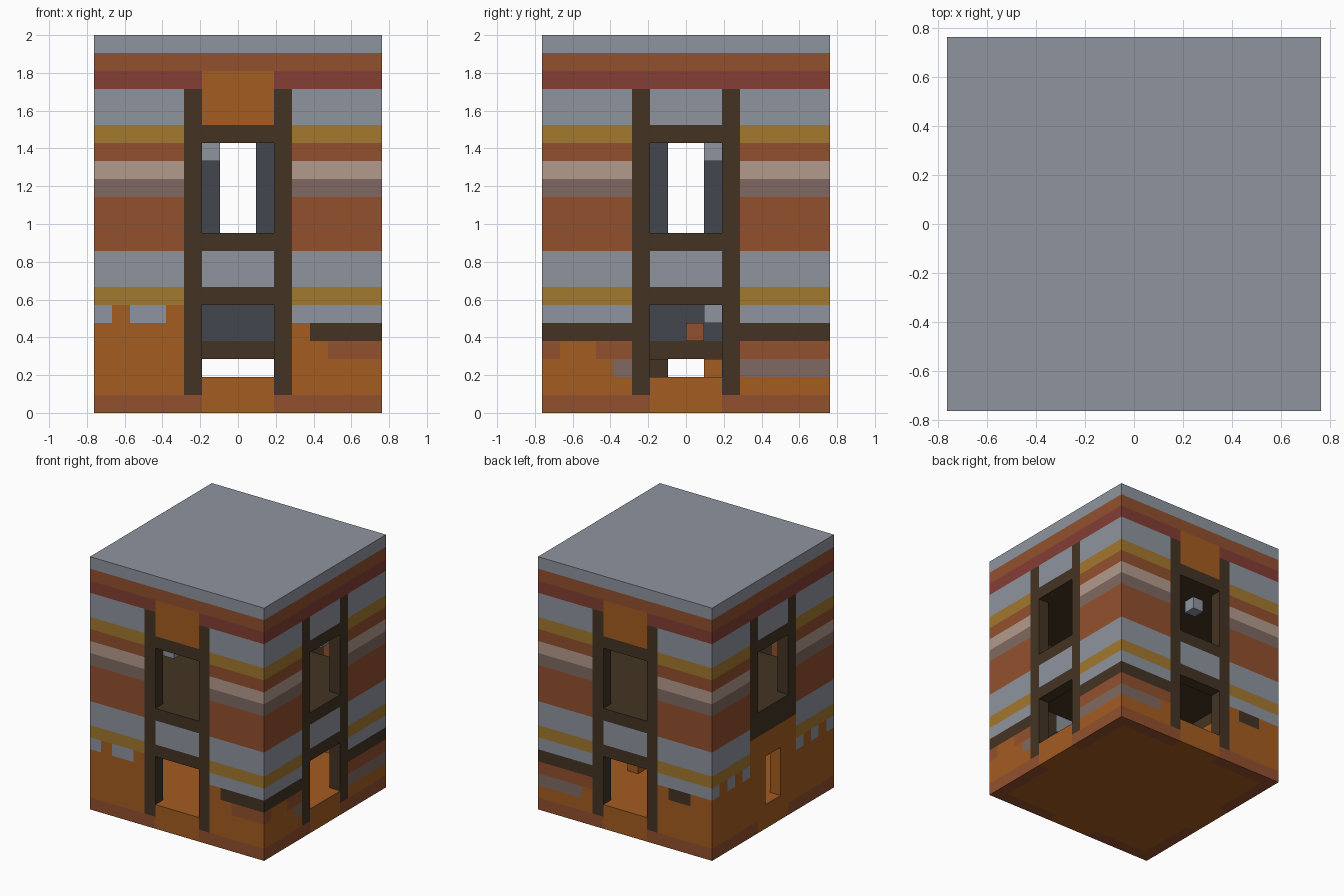
import bpy, bmesh
from math import radians
from mathutils import Matrix, Vector

cube = bpy.data.objects.get("Cube")
if cube:
    bpy.data.objects.remove(cube)

CELL = 2 / 21      # block size
N = 16             # blocks along each wall

# Colours, keyed by one letter
PALETTE = {
    "G": ("light_grey", (143, 148, 159)),
    "S": ("sienna", (146, 80, 45)),
    "O": ("orange", (165, 92, 33)),
    "R": ("brick_red", (131, 62, 52)),
    "M": ("mustard", (163, 120, 45)),
    "P": ("pale_pink", (179, 154, 140)),
    "T": ("taupe", (128, 105, 97)),
    "D": ("dark_brown", (68, 52, 35)),
    "L": ("slate", (66, 70, 78)),
}


def linear(c):
    c /= 255
    return c / 12.92 if c < 0.04045 else ((c + 0.055) / 1.055) ** 2.4


LETTERS = list(PALETTE)
MATS = []
for label, rgb in PALETTE.values():
    m = bpy.data.materials.new(label)
    m.use_nodes = True
    m.diffuse_color = [linear(c) for c in rgb] + [1]
    m.node_tree.nodes["Principled BSDF"].inputs["Base Color"].default_value = m.diffuse_color
    MATS.append(m)


class Part:
    """One object made of boxes; turn rotates a front-wall box to another wall."""

    def __init__(self, name):
        self.name, self.bm = name, bmesh.new()

    def box(self, colour, u, v, k, turn=0):
        # u, v, k are (first, past-last) block ranges
        lo, hi = Vector((u[0], v[0], k[0])), Vector((u[1], v[1], k[1]))
        mid = (lo + hi) / 2 - Vector((N / 2, N / 2, 0))
        mat = (Matrix.Rotation(radians(90 * turn), 4, "Z")
               @ Matrix.Translation(mid * CELL)
               @ Matrix.Diagonal(((hi - lo) * CELL).to_4d()))
        new = bmesh.ops.create_cube(self.bm, size=1, matrix=mat)["verts"]
        for f in {f for vert in new for f in vert.link_faces}:
            f.material_index = LETTERS.index(colour)

    def wall(self, colour, u, k, turn):
        self.box(colour, u, (0, 1), k, turn)

    def done(self):
        mesh = bpy.data.meshes.new(self.name)
        for m in MATS:
            mesh.materials.append(m)
        self.bm.to_mesh(mesh)
        self.bm.free()
        bpy.context.collection.objects.link(bpy.data.objects.new(self.name, mesh))


SIDES = ("front", "right", "back", "left")
LEFT_RUN, RIGHT_RUN = (0, 5), (11, 15)

# Regular bands of the upper walls
BANDS = [("M", 6, 7), ("G", 7, 9), ("S", 9, 12), ("T", 12, 13), ("P", 13, 14),
         ("S", 14, 15), ("M", 15, 16), ("G", 16, 18)]

# Irregular lower courses, top course first: left run and right run of each wall
LOWER = {
    "front": ["GOGGO GGGG", "OOOOO ODDD", "OOOOO OOSS", "OOOOO OOOO", "OOOOO OOOO"],
    "right": ["GGGGG GGGG", "DDDDD DDDD", "SOOSS SSSS", "OOOOT TTTT", "OOOOO OOOO"],
    "back": ["GGGGG GGGG", "DDDDD ODDO", "SSSSS OOOO", "TTTTO OOOO", "OOOOO OOOO"],
    "left": ["GOGOG GOGO", "OOOOO OOOO", "OOOOO OOOO", "OOOOO OOOO", "OOOOO OOOO"],
}


def course(part, row, start, k, turn):
    """Lay one row of letters, joining equal neighbours into one box."""
    a = 0
    for b in range(1, len(row) + 1):
        if b == len(row) or row[b] != row[a]:
            part.wall(row[a], (start + a, start + b), (k, k + 1), turn)
            a = b


for t, side in enumerate(SIDES):
    # Banded wall runs either side of the bay
    wall = Part(side + "_wall")
    for colour, k0, k1 in BANDS:
        for run in (LEFT_RUN, RIGHT_RUN):
            wall.wall(colour, run, (k0, k1), t)
    for n, row in enumerate(LOWER[side]):
        left, right = row.split()
        course(wall, left, LEFT_RUN[0], 5 - n, t)
        course(wall, right, RIGHT_RUN[0], 5 - n, t)
    # Footing and top courses
    wall.wall("S", (0, 6), (0, 1), t)
    wall.wall("O", (6, 10), (0, 1), t)
    wall.wall("S", (10, 15), (0, 1), t)
    wall.wall("R", (0, 6), (18, 19), t)
    wall.wall("R", (10, 15), (18, 19), t)
    wall.wall("S", (0, 15), (19, 20), t)
    wall.done()

    # Timber bay with window, beams and infill panels
    bay = Part(side + "_bay")
    foot = 8 if side == "left" else 1
    for u in (5, 10):
        bay.wall("D", (u, u + 1), (foot, 18), t)
    bay.wall("D", (6, 10), (15, 16), t)
    if side in ("front", "back"):
        bay.wall("O", (6, 10), (16, 19), t)
    else:
        bay.wall("G", (6, 10), (16, 18), t)
        bay.wall("R", (6, 10), (18, 19), t)
    if side == "left":
        # Solid plastered base with a narrow slot
        bay.wall("D", (6, 10), (8, 10), t)
        bay.wall("O", (5, 11), (6, 8), t)
        bay.wall("O", (7, 9), (1, 2), t)
        for u in ((5, 7), (9, 11)):
            bay.wall("O", u, (1, 6), t)
    else:
        bay.wall("D", (6, 10), (9, 10), t)
        bay.wall("G", (6, 10), (7, 9), t)
        bay.wall("D", (6, 10), (6, 7), t)
        bay.wall("O", (6, 10), (1, 2), t)
    bay.done()

# Floors, ceiling and flat roof
inner = (1, N - 1)
for name, colour, k in (("ground_floor", "O", (0, 2)), ("upper_floor", "D", (9, 10)),
                        ("upper_ceiling", "D", (15, 16))):
    slab = Part(name)
    slab.box(colour, inner, inner, k)
    slab.done()
roof = Part("roof")
roof.box("G", (0, N), (0, N), (20, 21))
roof.done()

# Central hearth: raised slab, block and four posts
hearth = Part("hearth")
hearth.box("D", (6, 10), (6, 10), (3, 4))
hearth.box("L", (6, 10), (6, 10), (4, 6))
for u in (6, 9):
    for v in (6, 9):
        hearth.box("L", (u, u + 1), (v, v + 1), (10, 15))
hearth.box("S", (10, 11), (8, 9), (4, 5))
hearth.box("G", (10, 11), (9, 10), (5, 6))
hearth.done()

# Small blocks standing by the right door
steps = Part("door_blocks")
steps.box("D", (14, 15), (6, 7), (2, 3))
steps.box("O", (11, 12), (9, 10), (2, 3))
steps.done()

# Lamps under the upper ceiling
lamps = Part("ceiling_lamps")
for u, v in ((6, 1), (14, 9), (6, 13)):
    lamps.box("G", (u, u + 1), (v, v + 1), (14, 15))
lamps.done()
